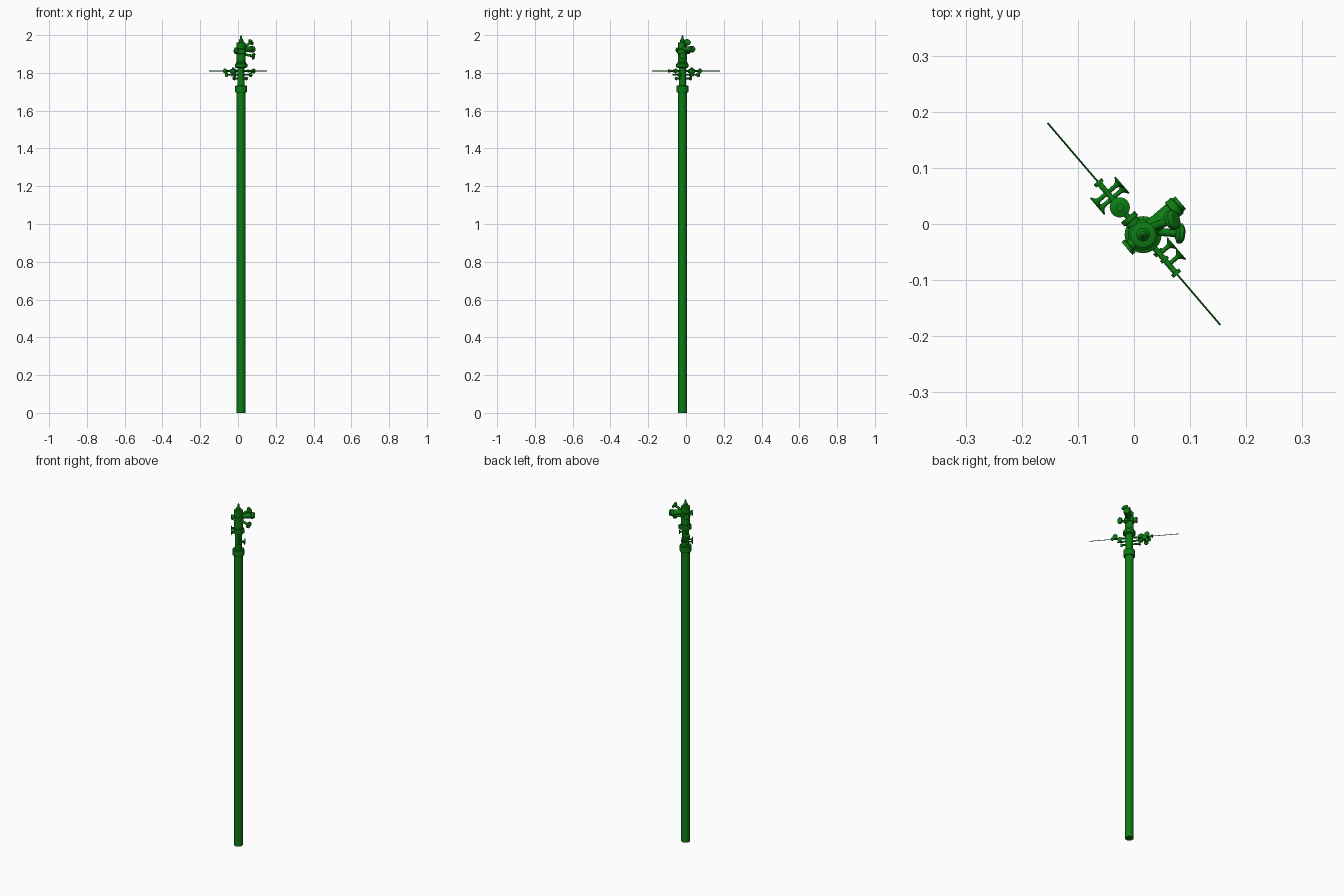
import bpy, bmesh, math
from mathutils import Vector

if "Cube" in bpy.data.objects:
    bpy.data.objects.remove(bpy.data.objects["Cube"])

AXIS = Vector((0.014, -0.02, 0))
D = Vector((0.65, -0.76, 0)).normalized()   # along the cross wire
N = Vector((0.76, 0.65, 0)).normalized()    # across it
green = bpy.data.materials.new("green_paint")
green.diffuse_color = (0.004, 0.2, 0.006, 1)
green.use_nodes = True
green.node_tree.nodes["Principled BSDF"].inputs["Base Color"].default_value = green.diffuse_color


def P(t, s, z):
    return AXIS + D * t + N * s + Vector((0, 0, z))


def lathe(name, start, direction, profile, sides=24):
    """Revolve (radius, distance) pairs around a line from start."""
    bm = bmesh.new()
    rings = []
    for r, h in profile:
        rings.append([bm.verts.new((r * math.cos(2 * math.pi * i / sides),
                                    r * math.sin(2 * math.pi * i / sides), h)) for i in range(sides)])
    for a, b in zip(rings, rings[1:]):
        for i in range(sides):
            j = (i + 1) % sides
            bm.faces.new((a[i], a[j], b[j], b[i]))
    bm.faces.new(rings[0][::-1])
    bm.faces.new(rings[-1])
    me = bpy.data.meshes.new(name)
    bm.to_mesh(me)
    bm.free()
    ob = bpy.data.objects.new(name, me)
    bpy.context.collection.objects.link(ob)
    ob.location = start
    ob.rotation_mode = 'QUATERNION'
    ob.rotation_quaternion = Vector((0, 0, 1)).rotation_difference(Vector(direction).normalized())
    me.materials.append(green)
    bpy.context.view_layer.objects.active = ob
    bpy.ops.object.select_all(action='DESELECT')
    ob.select_set(True)
    bpy.ops.object.shade_smooth_by_angle()
    return ob


def rod(name, a, b, r, sides=16):
    return lathe(name, a, b - a, [(r, 0), (r, (b - a).length)], sides)


UP = (0, 0, 1)
# Pole and its collar
lathe("pole", P(0, 0, 0), UP, [(0.023, 0), (0.023, 1.70)], 32)
lathe("pole_collar", P(0, 0, 1.697), UP, [(0.029, 0), (0.031, 0.003), (0.031, 0.034), (0.028, 0.037)], 32)
# Neck and stepped head
lathe("neck", P(0, 0, 1.73), UP, [(0.019, 0), (0.019, 0.1)])
lathe("neck_flange", P(0, 0, 1.825), UP,
      [(0.022, 0), (0.033, 0.006), (0.033, 0.022), (0.026, 0.026), (0.026, 0.032), (0.02, 0.038)])
lathe("head", P(0, 0, 1.86), UP,
      [(0.023, 0), (0.023, 0.04), (0.027, 0.042), (0.027, 0.065), (0.023, 0.068), (0.023, 0.1), (0.014, 0.103)])
lathe("head_cap", P(0, 0, 1.96), UP, [(0.012, 0), (0.012, 0.014), (0.006, 0.022), (0.006, 0.032), (0.001, 0.04)])

# Barrel and rear lug on the head
lathe("barrel", P(0, 0, 1.925), N,
      [(0.015, 0), (0.015, 0.066), (0.018, 0.067), (0.018, 0.08), (0.015, 0.082), (0.015, 0.088)])
lathe("rear_lug", P(0, 0, 1.92), -N, [(0.01, 0), (0.01, 0.03), (0.015, 0.031), (0.015, 0.038)])
lathe("side_port", P(0, 0, 1.915), -D, [(0.013, 0), (0.013, 0.032), (0.016, 0.033), (0.016, 0.042)])

# Two handwheels on short stems
for name, base, hub in (("lower_wheel", P(0, 0.01, 1.90), Vector((0.079, -0.018, 1.889))),
                        ("upper_wheel", P(0, 0.02, 1.935), Vector((0.066, 0.006, 1.962)))):
    v = hub - base
    rod(name + "_stem", base, hub, 0.007)
    lathe(name, hub, v, [(0.008, -0.008), (0.018, -0.003), (0.018, 0.004), (0.012, 0.008)])

# Cross wire with the pipe that carries it
rod("cross_wire", P(-0.262, 0, 1.81), P(0.212, 0, 1.81), 0.0016, 8)
rod("cross_pipe", P(-0.122, 0, 1.81), P(0.092, 0, 1.81), 0.005)
for side, t in (("left", -0.122), ("right", 0.09)):
    lathe(side + "_end_disc", P(t - 0.003, 0, 1.81), D, [(0.009, 0), (0.009, 0.007)])
    lathe(side + "_mid_ring", P(t * 0.65 - 0.003, 0, 1.81), D, [(0.008, 0), (0.008, 0.006)])

# Lower side arms
for side, t in (("left", -0.085), ("right", 0.065)):
    rod(side + "_lower_arm", P(0, 0, 1.79), P(t, 0, 1.79), 0.005)
    rod(side + "_bottom_arm", P(0, 0, 1.77), P(t * 0.65, 0, 1.77), 0.005)
    lathe(side + "_bottom_disc", P(t * 0.65, 0, 1.77), D, [(0.009, -0.004), (0.009, 0.004)])

# Flared nozzles pointing across the wire
FLARE = [(0.004, 0), (0.004, 0.019), (0.006, 0.023), (0.013, 0.028), (0.013, 0.030)]
for i, (t, s, z) in enumerate(((-0.098, 1, 1.81), (-0.098, -1, 1.81), (0.07, 1, 1.81),
                               (-0.085, 1, 1.79), (-0.085, -1, 1.79), (0.045, 1, 1.79))):
    lathe("nozzle_%d" % i, P(t, 0, z), N * s, FLARE, 16)

# Upright valve body on the left side of the pipe
lathe("left_valve", P(-0.064, 0, 1.782), UP,
      [(0.009, 0), (0.009, 0.015), (0.018, 0.018), (0.018, 0.036), (0.007, 0.04), (0.007, 0.046)])

# Centre the whole on x and y
obs = list(bpy.context.scene.objects)
bpy.context.view_layer.update()
pts = [o.matrix_world @ v.co for o in obs for v in o.data.vertices]
for k in (0, 1):
    c = (min(p[k] for p in pts) + max(p[k] for p in pts)) / 2
    for o in obs:
        o.location[k] -= c
